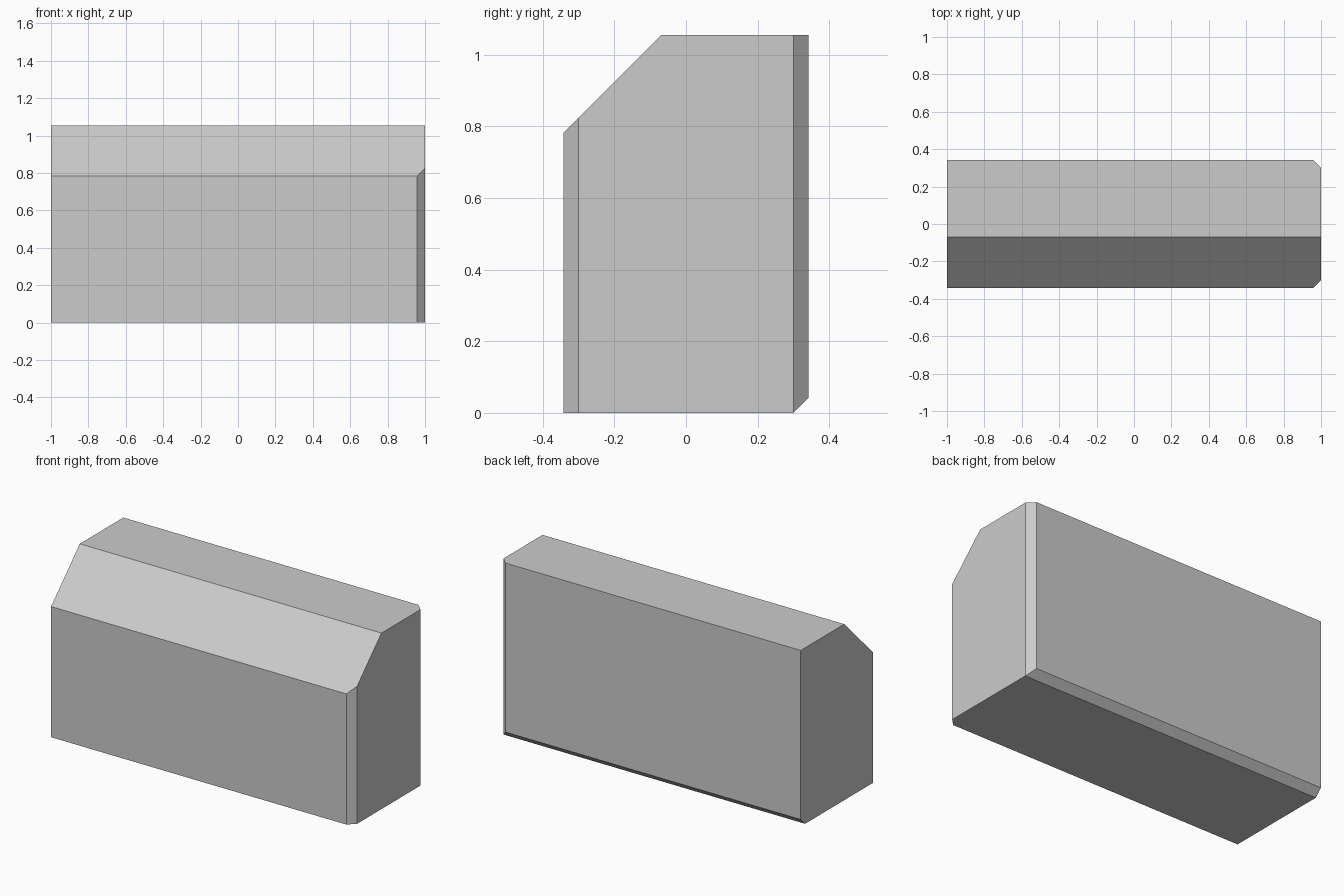
import bpy, bmesh

if "Cube" in bpy.data.objects:
    bpy.data.objects.remove(bpy.data.objects["Cube"])

LENGTH, HALF_DEPTH, HEIGHT = 2.0, 0.342, 1.055
SMALL, LARGE = 0.042, 0.272   # chamfer sizes

# Side profile (y, z): big slope at front top, small chamfer at back bottom
profile = [
    (-HALF_DEPTH, 0),
    (HALF_DEPTH - SMALL, 0),
    (HALF_DEPTH, SMALL),
    (HALF_DEPTH, HEIGHT),
    (-HALF_DEPTH + LARGE, HEIGHT),
    (-HALF_DEPTH, HEIGHT - LARGE),
]

# Extrude the profile along x
bm = bmesh.new()
end = bm.faces.new([bm.verts.new((-LENGTH / 2, y, z)) for y, z in profile])
ext = bmesh.ops.extrude_face_region(bm, geom=[end], use_keep_orig=True)
bmesh.ops.translate(bm, vec=(LENGTH, 0, 0),
                    verts=[v for v in ext["geom"] if isinstance(v, bmesh.types.BMVert)])

# Slice off the two vertical corners at the right end
for side in (-1, 1):
    cut = bmesh.ops.bisect_plane(
        bm, geom=bm.verts[:] + bm.edges[:] + bm.faces[:], dist=1e-5,
        plane_co=(LENGTH / 2, side * (HALF_DEPTH - SMALL), 0),
        plane_no=(1, side, 0), clear_outer=True)
    bmesh.ops.holes_fill(bm, edges=[e for e in bm.edges if e.is_boundary], sides=0)

bmesh.ops.remove_doubles(bm, verts=bm.verts, dist=1e-4)
bmesh.ops.recalc_face_normals(bm, faces=bm.faces)
mesh = bpy.data.meshes.new("chamfered_block")
bm.to_mesh(mesh)
bm.free()
bpy.context.collection.objects.link(bpy.data.objects.new("chamfered_block", mesh))
